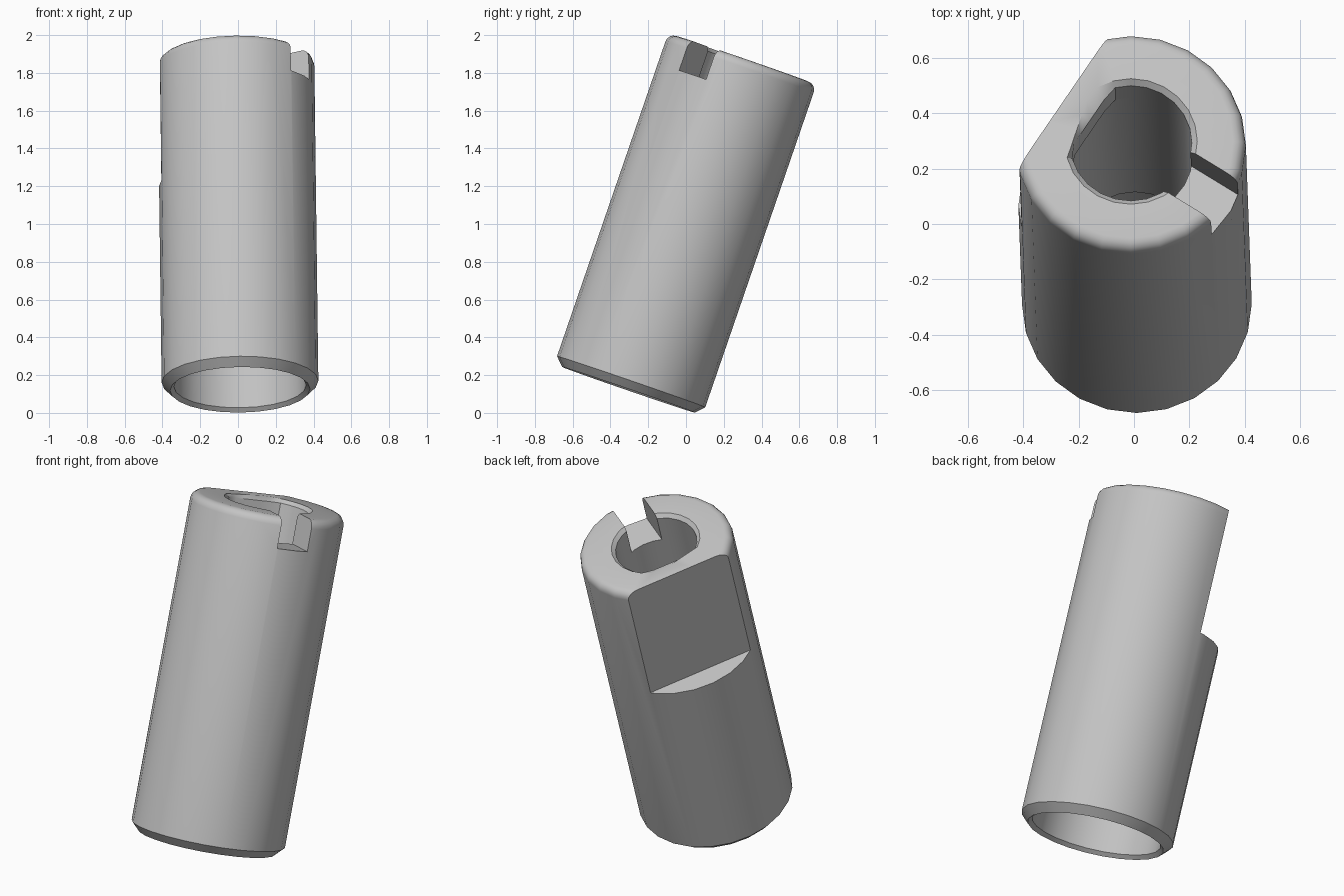
import bpy, bmesh, math
from mathutils import Matrix, Vector

default = bpy.data.objects.get("Cube")
if default:
    bpy.data.objects.remove(default, do_unlink=True)

metal = bpy.data.materials.new("plain_grey")
metal.use_nodes = True
GREY = (0.55, 0.55, 0.55, 1)
metal.diffuse_color = GREY
metal.node_tree.nodes["Principled BSDF"].inputs["Base Color"].default_value = GREY

LENGTH, RADIUS, SIDES = 1.853, 0.415, 24
FLAT_ANGLE = math.radians(147)


def ring(bm, radius, z, flat=None):
    """Circle of vertices; flat = (angle, distance) trims it with a chord."""
    verts = []
    for i in range(SIDES):
        a = 2 * math.pi * i / SIDES
        r = radius
        if flat:
            c = math.cos(a - flat[0])
            if r * c > flat[1]:
                r = flat[1] / c
        verts.append(bm.verts.new((r * math.cos(a), r * math.sin(a), z)))
    return verts


def new_object(name, bm):
    bmesh.ops.recalc_face_normals(bm, faces=bm.faces)
    mesh = bpy.data.meshes.new(name)
    bm.to_mesh(mesh)
    bm.free()
    mesh.materials.append(metal)
    obj = bpy.data.objects.new(name, mesh)
    bpy.context.collection.objects.link(obj)
    return obj


def box_cutter(name, x0, x1, y0, y1, z0, z1, angle):
    bm = bmesh.new()
    bmesh.ops.create_cube(bm, size=1)
    size = Matrix.Diagonal((x1 - x0, y1 - y0, z1 - z0, 1))
    centre = Matrix.Translation(((x0 + x1) / 2, (y0 + y1) / 2, (z0 + z1) / 2))
    bm.transform(Matrix.Rotation(angle, 4, "Z") @ centre @ size)
    obj = new_object(name, bm)
    obj.hide_render = True
    return obj


# Sleeve: closed loop of rings up the outside and down the stepped bore
bm = bmesh.new()
FILLET = 0.045
rings = [ring(bm, RADIUS - 0.044, 0), ring(bm, RADIUS, 0.045)]
for k in range(5):
    t = math.pi / 2 * k / 4
    rings.append(ring(bm, RADIUS - FILLET * (1 - math.cos(t)),
                      LENGTH - FILLET * (1 - math.sin(t))))
land = (FLAT_ANGLE, 0.172)
rings += [
    ring(bm, 0.24, LENGTH, (math.radians(162), 0.2)),
    ring(bm, 0.22, LENGTH - 0.02, land),
    ring(bm, 0.22, LENGTH - 0.15, land),
    ring(bm, 0.22, LENGTH - 0.151),
    ring(bm, 0.22, LENGTH - 1.2),
    ring(bm, 0.35, LENGTH - 1.2),
    ring(bm, 0.35, 0.02),
]
for lower, upper in zip(rings, rings[1:] + rings[:1]):
    for i in range(SIDES):
        j = (i + 1) % SIDES
        bm.faces.new((lower[i], lower[j], upper[j], upper[i]))
sleeve = new_object("sleeve", bm)

# Side flat and the radial slot opposite it
cutters = [
    box_cutter("flat_cutter", 0.289, 0.8, -0.8, 0.8,
               LENGTH - 0.707, LENGTH + 0.3, FLAT_ANGLE),
    box_cutter("slot_cutter", 0, 0.8, -0.091, 0.087,
               LENGTH - 0.17, LENGTH + 0.3, FLAT_ANGLE + math.pi),
]
for cutter in cutters:
    mod = sleeve.modifiers.new(cutter.name, "BOOLEAN")
    mod.operation = "DIFFERENCE"
    mod.solver = "EXACT"
    mod.object = cutter

# Bake the cuts, then lean the sleeve backwards
bpy.context.view_layer.update()
cut = bpy.data.meshes.new_from_object(
    sleeve.evaluated_get(bpy.context.evaluated_depsgraph_get()))
sleeve.modifiers.clear()
sleeve.data = cut
for cutter in cutters:
    bpy.data.objects.remove(cutter, do_unlink=True)

axis = Vector((-0.012, 0.3256, 0.9455)).normalized()
side = Vector((1, 0, 0))
side = (side - axis * side.dot(axis)).normalized()
lean = Matrix((side, axis.cross(side), axis)).transposed().to_4x4()
sleeve.data.transform(Matrix.Translation((0.011, -0.305, 0.1225)) @ lean)

bpy.ops.object.select_all(action="DESELECT")
sleeve.select_set(True)
bpy.context.view_layer.objects.active = sleeve
bpy.ops.object.shade_smooth_by_angle(angle=math.radians(30))
